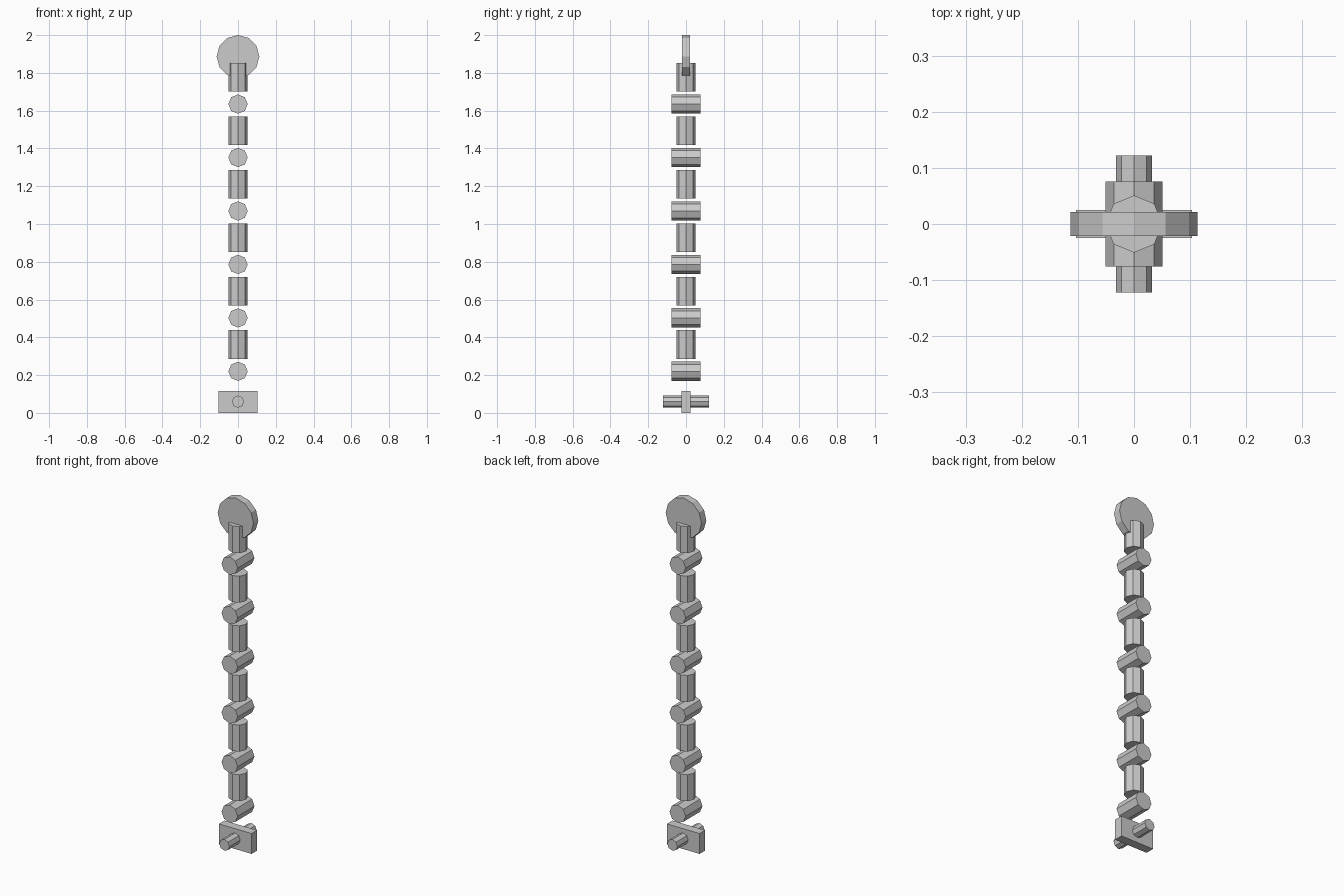
import bpy
from math import radians

cube = bpy.data.objects.get("Cube")
if cube:
    bpy.data.objects.remove(cube, do_unlink=True)

# Single material
GREY = (0.6, 0.6, 0.6, 1)
grey = bpy.data.materials.new("plain grey")
grey.use_nodes = True
grey.diffuse_color = GREY
grey.node_tree.nodes["Principled BSDF"].inputs["Base Color"].default_value = GREY


def finish(name):
    obj = bpy.context.object
    obj.name = name
    obj.data.materials.append(grey)
    return obj


def prism(name, sides, radius, length, z, crosswise):
    """Flat-sided cylinder, upright or lying front to back."""
    bpy.ops.mesh.primitive_cylinder_add(
        vertices=sides, radius=radius, depth=length, location=(0, 0, z),
        rotation=(radians(90) if crosswise else 0, 0, 0))
    return finish(name)


# Base block with its cross pin
bpy.ops.mesh.primitive_cube_add(size=1, location=(0, 0, 0.058))
block = finish("base_block")
block.scale = (0.206, 0.05, 0.116)
prism("base_pin", 8, 0.032, 0.245, 0.06, True)

# Chain of alternating crosswise and upright links
PITCH = 0.283
for i in range(6):
    prism(f"cross_link_{i + 1}", 8, 0.051, 0.151, 0.22 + i * PITCH, True)
    prism(f"upright_link_{i + 1}", 8, 0.051, 0.151, 0.362 + i * PITCH, False)

# Disc at the top
prism("top_disc", 12, 0.113, 0.043, 1.887, True)
